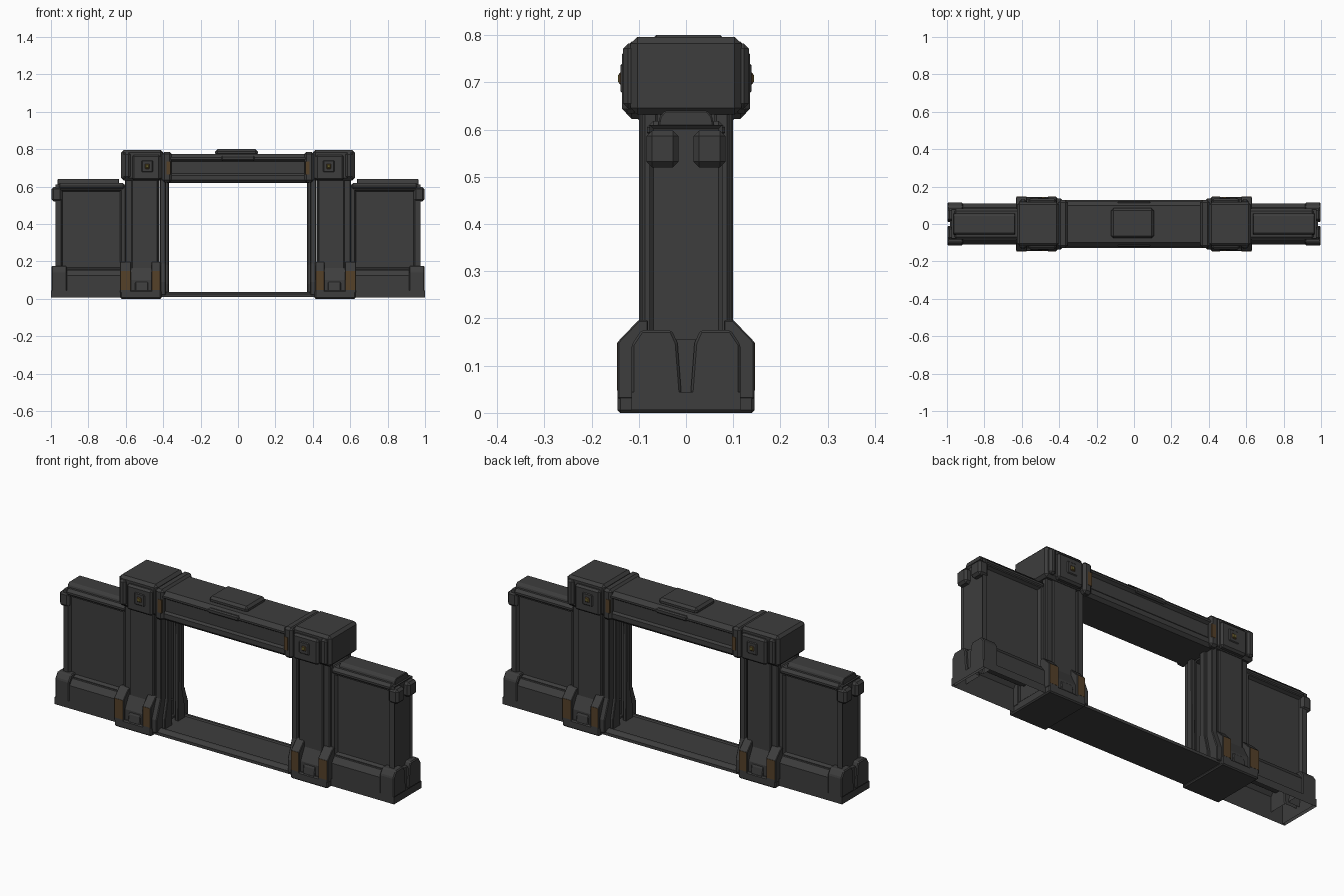
import bpy, bmesh

if "Cube" in bpy.data.objects:
    bpy.data.objects.remove(bpy.data.objects["Cube"])


def material(name, rgb):
    m = bpy.data.materials.new(name)
    m.diffuse_color = (*rgb, 1)
    m.use_nodes = True
    m.node_tree.nodes["Principled BSDF"].inputs["Base Color"].default_value = m.diffuse_color
    return m


GREY = material("dark grey metal", (0.047, 0.047, 0.047))
BROWN = material("worn brown paint", (0.09, 0.052, 0.022))
LAMP = material("dull yellow lamp", (0.13, 0.11, 0.025))


def finish(name, bm, mats, bevel, mirror, open_bottom=False, open_top=False):
    bmesh.ops.recalc_face_normals(bm, faces=bm.faces)
    gone = [f for f in bm.faces if (open_bottom and f.normal.z < -0.9)
            or (open_top and f.normal.z > 0.9)]
    bmesh.ops.delete(bm, geom=gone, context='FACES')
    me = bpy.data.meshes.new(name)
    bm.to_mesh(me)
    bm.free()
    for m in mats:
        me.materials.append(m)
    ob = bpy.data.objects.new(name, me)
    bpy.context.collection.objects.link(ob)
    if bevel:
        b = ob.modifiers.new("bevel", 'BEVEL')
        b.width, b.segments, b.limit_method = bevel, 1, 'ANGLE'
    if mirror:
        m = ob.modifiers.new("mirror", 'MIRROR')
        m.use_axis = ('x' in mirror, 'y' in mirror, False)
        m.use_mirror_merge = False
    return ob


def prism_bm(pts, x0, x1):
    """Extrude a (y, z) profile along x."""
    bm = bmesh.new()
    f = bm.faces.new([bm.verts.new((x0, y, z)) for y, z in pts])
    g = bmesh.ops.extrude_face_region(bm, geom=[f])
    vs = [v for v in g['geom'] if isinstance(v, bmesh.types.BMVert)]
    bmesh.ops.translate(bm, verts=vs, vec=(x1 - x0, 0, 0))
    # the extrusion keeps one start cap; rebuild it if it was removed
    if not any(all(abs(v.co.x - x0) < 1e-6 for v in fc.verts) for fc in bm.faces):
        bmesh.ops.holes_fill(bm, edges=[e for e in bm.edges if e.is_boundary])
    bmesh.ops.recalc_face_normals(bm, faces=bm.faces)
    return bm


def prism(name, pts, x0, x1, mat=GREY, bevel=0, mirror='x', open_bottom=False, open_top=False):
    return finish(name, prism_bm(pts, x0, x1), [mat], bevel, mirror, open_bottom, open_top)


def rect(y0, y1, z0, z1):
    return [(y0, z0), (y1, z0), (y1, z1), (y0, z1)]


def box(name, x, y, z, mat=GREY, bevel=0.006, mirror='x', **opened):
    return prism(name, rect(*y, *z), *x, mat, bevel, mirror, **opened)


def sym(half):
    return half + [(-y, z) for y, z in reversed(half)]


# --- centre beam and cap over the opening
prism("top_beam", sym([(0.1, 0.62), (0.115, 0.635), (0.115, 0.66), (0.105, 0.67),
      (0.105, 0.735), (0.12, 0.745), (0.12, 0.755), (0.1, 0.775)]), -0.38, 0.38, mirror='')
box("beam_cap", (-0.122, 0.106), (-0.075, 0.085), (0.765, 0.8), bevel=0.012, mirror='')
box("beam_cap_lip", (-0.09, 0.09), (0.1, 0.124), (0.738, 0.764), mirror='y')

# --- door sill
prism("door_sill", sym([(0.128, 0.01), (0.128, 0.025), (0.108, 0.037), (0.095, 0.037),
      (0.09, 0.03)]), -0.43, 0.43, mirror='')

# --- pylon heads
box("pylon_head", (0.4, 0.625), (-0.117, 0.117), (0.632, 0.796), bevel=0.014)
box("head_face_plate", (0.415, 0.565), (0.1, 0.135), (0.634, 0.77), bevel=0.01, mirror='xy')
box("head_outer_band", (0.575, 0.612), (0.1, 0.133), (0.645, 0.782), bevel=0.01, mirror='xy')
box("beam_clamp", (0.355, 0.405), (-0.127, 0.127), (0.622, 0.786), bevel=0.012)
box("clamp_stripe", (0.36, 0.383), (0.12, 0.1285), (0.665, 0.735), BROWN, 0, 'xy')
box("lamp_housing", (0.455, 0.515), (0.13, 0.139), (0.677, 0.74), bevel=0.004, mirror='xy')
box("lamp_rim", (0.472, 0.498), (0.135, 0.142), (0.695, 0.721), BROWN, 0.003, 'xy')
box("lamp", (0.476, 0.494), (0.135, 0.144), (0.699, 0.717), LAMP, 0.002, 'xy')

# --- pylon columns: front and rear posts with a gap between them
box("column_post", (0.42, 0.605), (0.06, 0.092), (0.1, 0.64), bevel=0.005, mirror='xy')
box("column_face", (0.428, 0.57), (0.085, 0.1), (0.1, 0.64), bevel=0.005, mirror='xy')

# --- inner jambs flaring out at the bottom
prism("jamb", [(0.05, 0.02), (0.135, 0.02), (0.135, 0.09), (0.098, 0.19), (0.098, 0.64),
      (0.05, 0.64)], 0.385, 0.418, bevel=0.004, mirror='xy')
prism("jamb_rib", [(0.025, 0.02), (0.085, 0.02), (0.085, 0.08), (0.062, 0.18), (0.062, 0.64),
      (0.03, 0.64)], 0.37, 0.39, bevel=0.003, mirror='xy')

# --- pylon feet
box("foot_slab", (0.41, 0.628), (-0.145, 0.145), (0, 0.045), bevel=0.006)
prism("foot_core", sym([(0.132, 0.03), (0.132, 0.1), (0.1, 0.165), (0.08, 0.165),
      (0.06, 0.12)]), 0.42, 0.615)
prism("foot_wedge", [(0.1, 0.04), (0.142, 0.04), (0.136, 0.085), (0.1, 0.13)],
      0.48, 0.55, bevel=0.004, mirror='xy')
for label, x0, x1 in (("inner", 0.413, 0.462), ("outer", 0.573, 0.63)):
    prism(f"foot_lug_{label}", [(0.08, 0.03), (0.145, 0.03), (0.145, 0.15), (0.1, 0.197),
          (0.08, 0.197)], x0, x1, bevel=0.003, mirror='xy')
    box(f"foot_paint_{label}", (x0 + 0.003, x1 - 0.003), (0.14, 0.146), (0.047, 0.149),
        BROWN, 0, 'xy')

# --- side wings: wall with recessed panels on both faces
bm = prism_bm(rect(-0.077, 0.077, 0.13, 0.61), 0.595, 0.975)
for s in (-1, 1):
    side = [f for f in bm.faces if f.normal.y * s > 0.9]
    bmesh.ops.inset_region(bm, faces=side, thickness=0.04)
    bmesh.ops.inset_region(bm, faces=side, thickness=0.012, depth=-0.016)
for f in [f for f in bm.faces if f.normal.x > 0.9]:
    bmesh.ops.inset_region(bm, faces=[f], thickness=0.012)
    bmesh.ops.translate(bm, verts=f.verts, vec=(-0.008, 0, 0))
finish("wing_wall", bm, [GREY], 0, 'x')
box("wing_top_frame", (0.6, 0.965), (-0.083, 0.083), (0.58, 0.618), bevel=0.014)
prism("wing_top_rail", sym([(0.06, 0.605), (0.055, 0.628), (0.045, 0.64)]), 0.635, 0.965, bevel=0.003)
box("wing_corner_bumper", (0.94, 0.998), (0.016, 0.084), (0.52, 0.598), bevel=0.012, mirror='xy')

# --- wing bases, hollow underneath
prism("wing_base", sym([(0.11, 0.008), (0.11, 0.125), (0.088, 0.155)]), 0.6, 0.985,
      open_bottom=True)
box("wing_base_skirt", (0.6, 1.0), (-0.115, 0.115), (0.006, 0.044), bevel=0,
    open_bottom=True, open_top=True)
prism("wing_base_end", [(0.01, 0.044), (0.115, 0.044), (0.115, 0.145), (0.095, 0.175),
      (0.03, 0.175), (0.018, 0.148)], 0.915, 0.998, bevel=0.005, mirror='xy', open_bottom=True)
